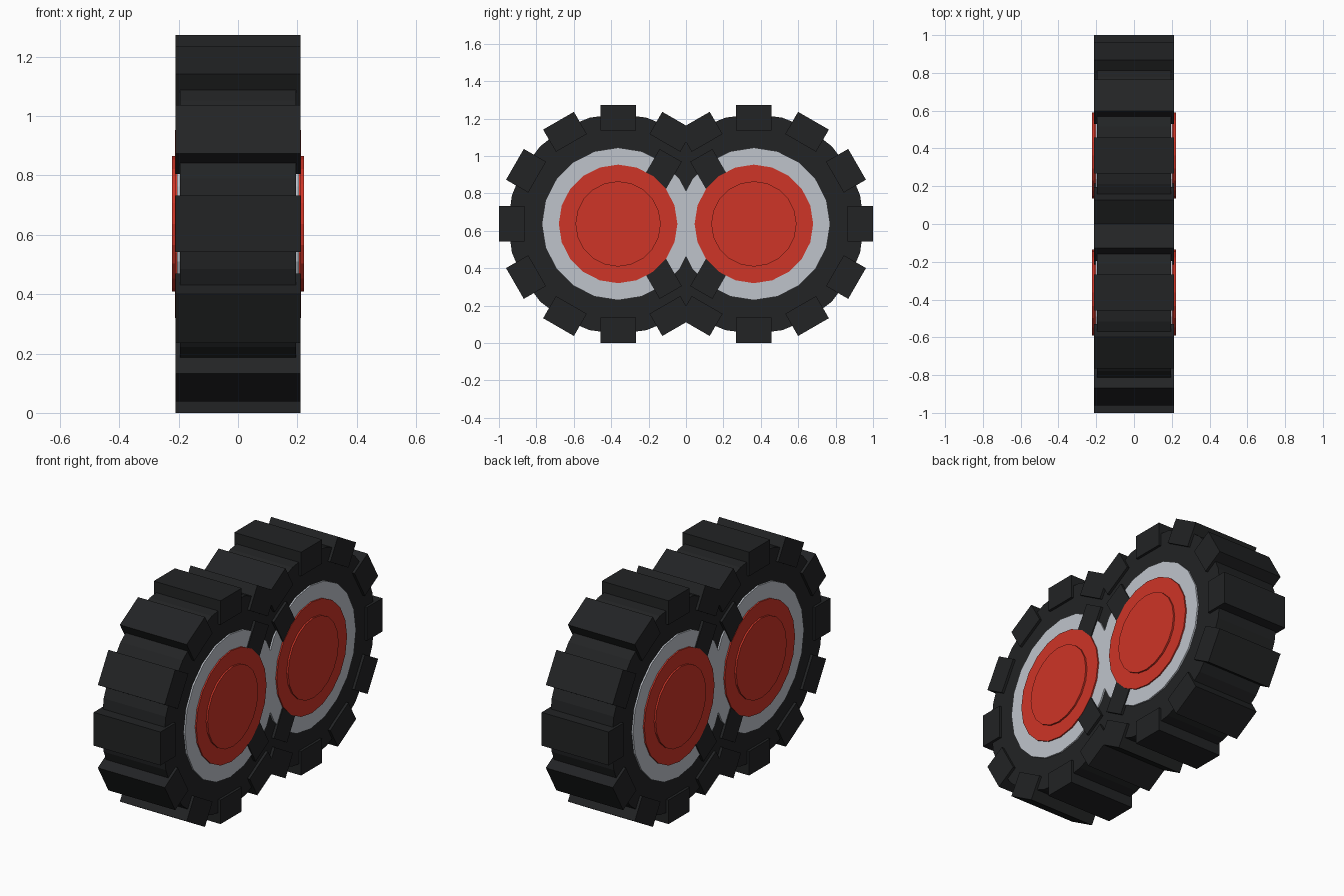
import bpy, math
from mathutils import Matrix

if "Cube" in bpy.data.objects:
    bpy.data.objects.remove(bpy.data.objects["Cube"])

def material(name, col):
    m = bpy.data.materials.new(name)
    m.diffuse_color = (*col, 1)
    m.use_nodes = True
    m.node_tree.nodes["Principled BSDF"].inputs["Base Color"].default_value = m.diffuse_color
    return m

rubber = material("rubber", (0.016, 0.017, 0.018))
metal = material("metal", (0.52, 0.55, 0.6))
red = material("red", (0.62, 0.035, 0.02))

R_OUT, Z = 0.637, 0.637

def disc(name, y, radius, half, sides, mat):
    # Solid drum with its axle along x
    bpy.ops.mesh.primitive_cylinder_add(vertices=sides, radius=radius, depth=2 * half,
                                        location=(0, y, Z), rotation=(0, math.pi / 2, 0))
    ob = bpy.context.object
    ob.name = name
    ob.data.materials.append(mat)

def tread(name, y, angle):
    # Tread block standing out radially from the tyre
    inner = 0.5
    bpy.ops.mesh.primitive_cube_add(size=1)
    ob = bpy.context.object
    ob.name = name
    ob.matrix_world = (Matrix.Translation((0, y, Z)) @ Matrix.Rotation(angle, 4, 'X')
                       @ Matrix.Translation((0, 0, (R_OUT + inner) / 2))
                       @ Matrix.Diagonal((0.422, 0.19, R_OUT - inner, 1)))
    ob.data.materials.append(rubber)

for side, y in (("front", -0.363), ("rear", 0.363)):
    # Tyre, rim, hub and raised cap
    disc(side + "_tyre", y, 0.588, 0.196, 24, rubber)
    disc(side + "_rim", y, 0.408, 0.205, 20, metal)
    disc(side + "_hub", y, 0.317, 0.2125, 20, red)
    disc(side + "_hub_cap", y, 0.228, 0.222, 20, red)
    # Twelve tread blocks
    for i in range(12):
        tread(f"{side}_tread_{i}", y, i * math.pi / 6)
